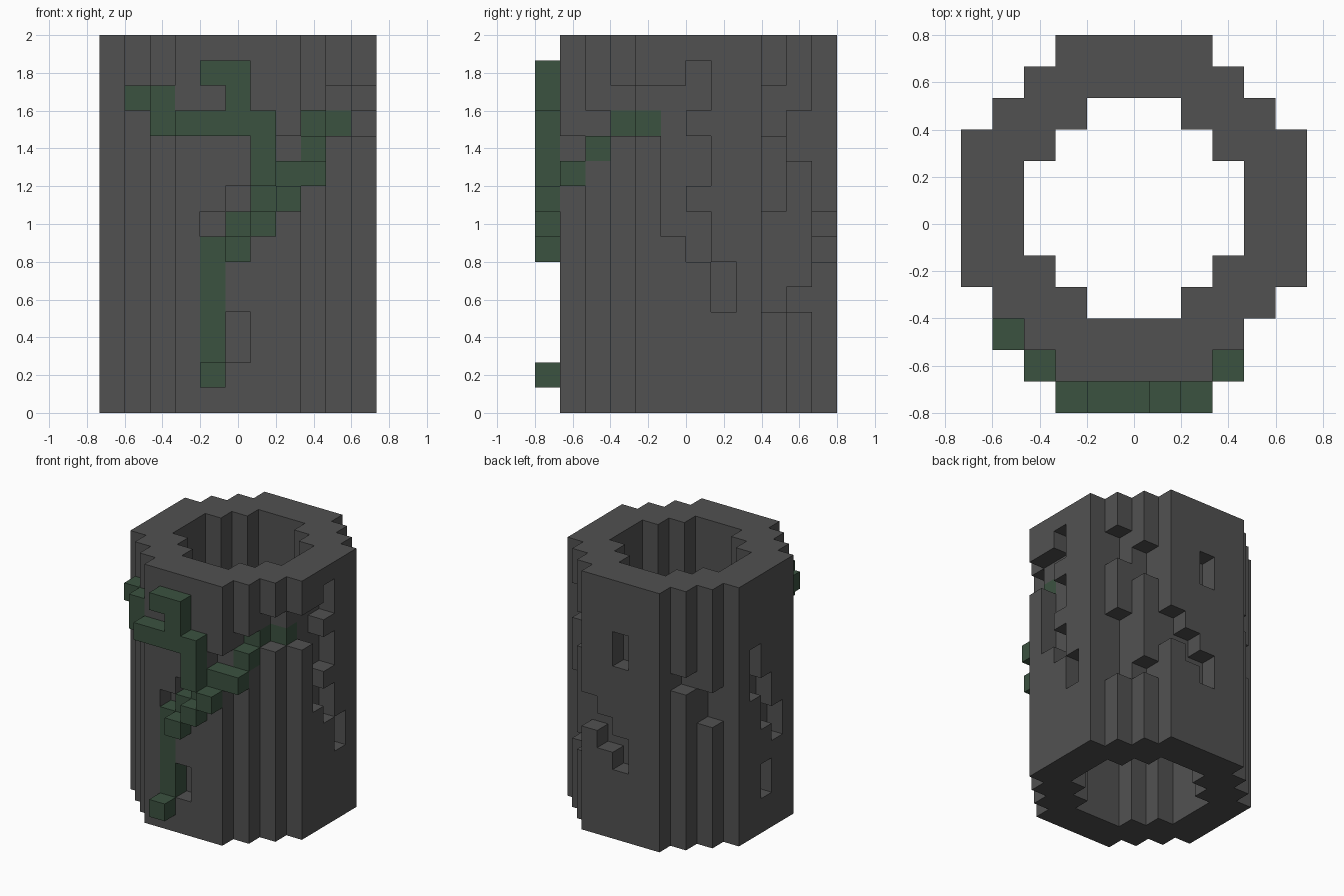
import bpy
import bmesh
from mathutils import Vector

cube = bpy.data.objects.get("Cube")
if cube:
    bpy.data.objects.remove(cube, do_unlink=True)

S = 2 / 15          # block size
LEVELS = 15         # tower height in blocks


def material(name, rgb):
    m = bpy.data.materials.new(name)
    m.use_nodes = True
    m.diffuse_color = (*rgb, 1)
    bsdf = next(n for n in m.node_tree.nodes if n.type == 'BSDF_PRINCIPLED')
    bsdf.inputs["Base Color"].default_value = (*rgb, 1)
    bsdf.inputs["Roughness"].default_value = 0.9
    return m


def columns(runs):
    """Blocks from (i, j, lowest level, highest level) runs."""
    return {(i, j, k) for i, j, lo, hi in runs for k in range(lo, hi + 1)}


def half_width(j, widths):
    """Half width of a stepped round plan at row j, or -1 outside it."""
    d = abs(j - 5)
    return widths[d] if d < len(widths) else -1


# Tower plan: stepped round ring, two blocks thick
OUTER = [5, 5, 5, 4, 3, 2]
INNER = [3, 3, 2, 1]
ring = [(i, j) for i in range(11) for j in range(11)
        if half_width(j, INNER) < abs(i - 5) <= half_width(j, OUTER)]
wall = {(i, j, k) for i, j in ring for k in range(LEVELS)}

# Missing blocks in the outer layer
gaps = columns([
    # front
    (5, 0, 2, 3), (4, 0, 7, 7), (5, 0, 8, 8), (7, 0, 10, 10),
    # front left corner
    (8, 1, 11, 11), (9, 2, 11, 12), (10, 3, 11, 12),
    # left side
    (10, 4, 7, 12), (10, 5, 6, 7), (10, 5, 9, 10), (10, 5, 12, 13),
    (10, 6, 4, 5),
    # back left corner
    (9, 8, 11, 12), (9, 8, 4, 7), (8, 9, 10, 11), (8, 9, 4, 4),
    # back
    (5, 10, 10, 11), (7, 10, 6, 7), (6, 10, 5, 6), (5, 10, 4, 5),
    # back right corner
    (2, 9, 9, 9), (1, 8, 7, 8),
    # right side
    (0, 6, 8, 10), (0, 5, 6, 8), (0, 4, 5, 6), (0, 5, 2, 3),
])

# Vine: main stem, upper tendril, branch to each side
vine = columns([
    (4, -1, 1, 1), (4, 0, 2, 6), (5, -1, 6, 6), (5, 0, 7, 7),
    (6, -1, 7, 7), (6, 0, 8, 8), (6, -1, 9, 11),
    (5, -1, 11, 13), (4, -1, 13, 13),
    (4, -1, 11, 11), (3, -1, 11, 11), (2, 0, 11, 12), (1, 1, 12, 12),
    (7, -1, 8, 8), (7, 0, 9, 9), (8, 0, 9, 9), (8, 1, 10, 10),
    (8, 2, 11, 11), (9, 3, 11, 11),
])
wall -= gaps | vine


def block_mesh(name, cells, solid, mat):
    """Skin the exposed sides of the blocks as one welded mesh."""
    bm = bmesh.new()
    verts = {}

    def vert(p):
        key = tuple(round(c) for c in p)
        if key not in verts:
            verts[key] = bm.verts.new(((key[0] - 5.5) * S,
                                       (key[1] - 5) * S, key[2] * S))
        return verts[key]

    for cell in sorted(cells):
        for axis in range(3):
            for side in (-1, 1):
                n = Vector((0, 0, 0))
                n[axis] = side
                if tuple(int(c + d) for c, d in zip(cell, n)) in solid:
                    continue
                u = Vector((0, 0, 0))
                u[(axis + 1) % 3] = 1
                v = n.cross(u)
                centre = Vector(cell) + Vector((.5, .5, .5)) + n / 2
                bm.faces.new([vert(centre + (u * a + v * b) / 2) for a, b in
                              ((-1, -1), (1, -1), (1, 1), (-1, 1))])
    me = bpy.data.meshes.new(name)
    bm.to_mesh(me)
    bm.free()
    me.materials.append(mat)
    ob = bpy.data.objects.new(name, me)
    bpy.context.scene.collection.objects.link(ob)
    return ob


solid = wall | vine
block_mesh("stone_wall", wall, solid, material("dark stone", (0.083, 0.083, 0.083)))
block_mesh("climbing_vine", vine, solid, material("vine green", (0.044, 0.085, 0.051)))
